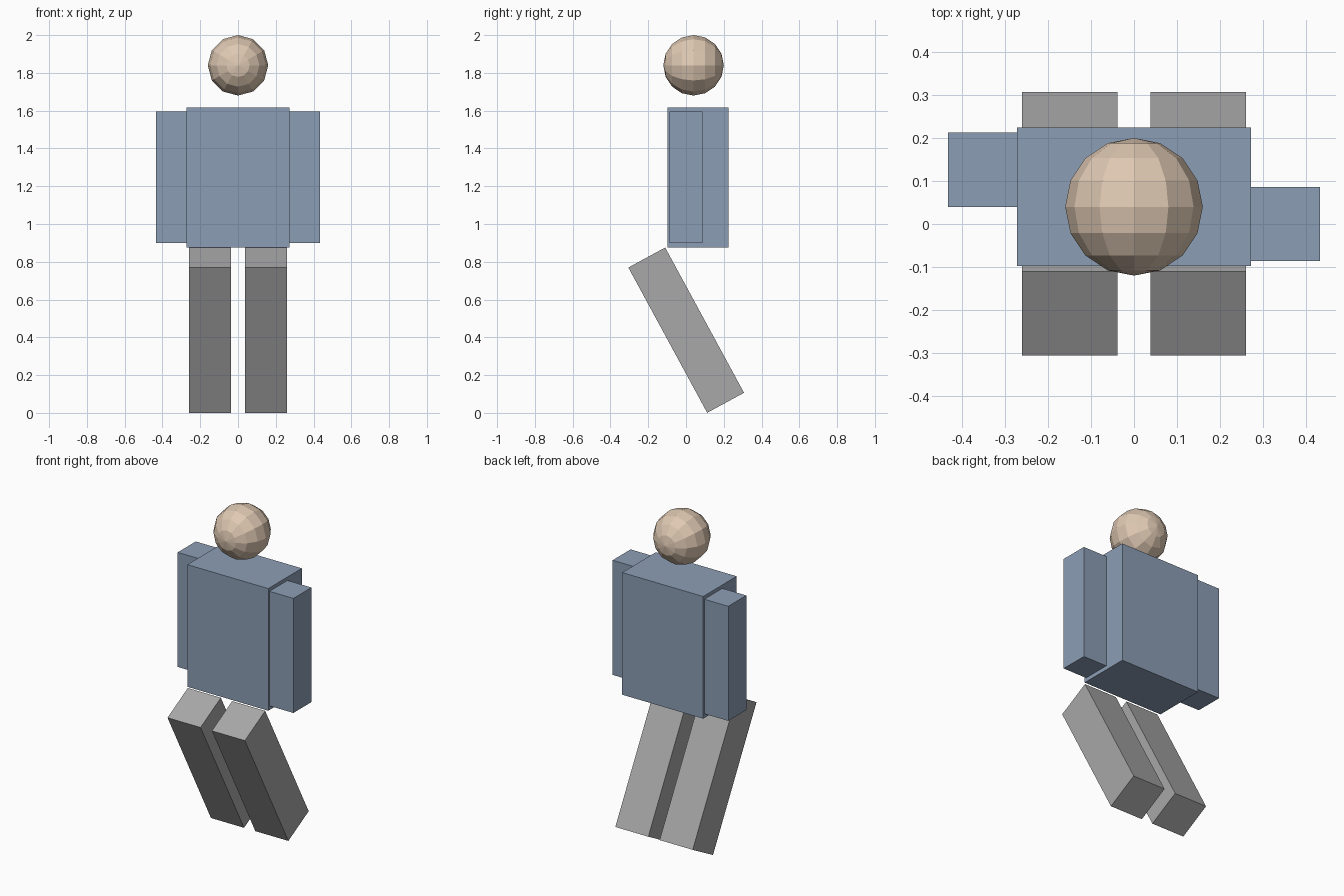
import bpy, math

if "Cube" in bpy.data.objects:
    bpy.data.objects.remove(bpy.data.objects["Cube"])


def material(name, rgb):
    """Flat colour from 0-255 sRGB values."""
    mat = bpy.data.materials.new(name)
    lin = [((c / 255 + 0.055) / 1.055) ** 2.4 for c in rgb]
    mat.diffuse_color = (*lin, 1)
    mat.use_nodes = True
    mat.node_tree.nodes["Principled BSDF"].inputs["Base Color"].default_value = mat.diffuse_color
    return mat


shirt = material("shirt blue", (140, 158, 181))
trousers = material("trouser grey", (168, 168, 168))
skin = material("skin tan", (222, 200, 178))


def box(name, centre, size, mat, tilt=0):
    bpy.ops.mesh.primitive_cube_add(size=1, location=centre)
    ob = bpy.context.object
    ob.name = name
    ob.scale = size
    ob.rotation_euler.x = math.radians(tilt)
    ob.data.materials.append(mat)
    return ob


# Torso
box("torso", (0, 0.063, 1.246), (0.544, 0.322, 0.742), shirt)

# Arms, one set further forward than the other
for name, side, y in (("right_arm", -1, 0.126), ("left_arm", 1, 0.0)):
    box(name, (side * 0.3525, y, 1.248), (0.161, 0.173, 0.696), shirt)

# Legs, leaning with the feet toward the back
for name, side in (("right_leg", -1), ("left_leg", 1)):
    box(name, (side * 0.149, 0.001, 0.438), (0.222, 0.222, 0.875), trousers, 28.5)

# Low-poly head with its poles facing front and back
bpy.ops.mesh.primitive_uv_sphere_add(segments=12, ring_count=8, radius=0.16,
                                     location=(0, 0.04, 1.84),
                                     rotation=(math.pi / 2, 0, 0))
head = bpy.context.object
head.name = "head"
head.data.materials.append(skin)
